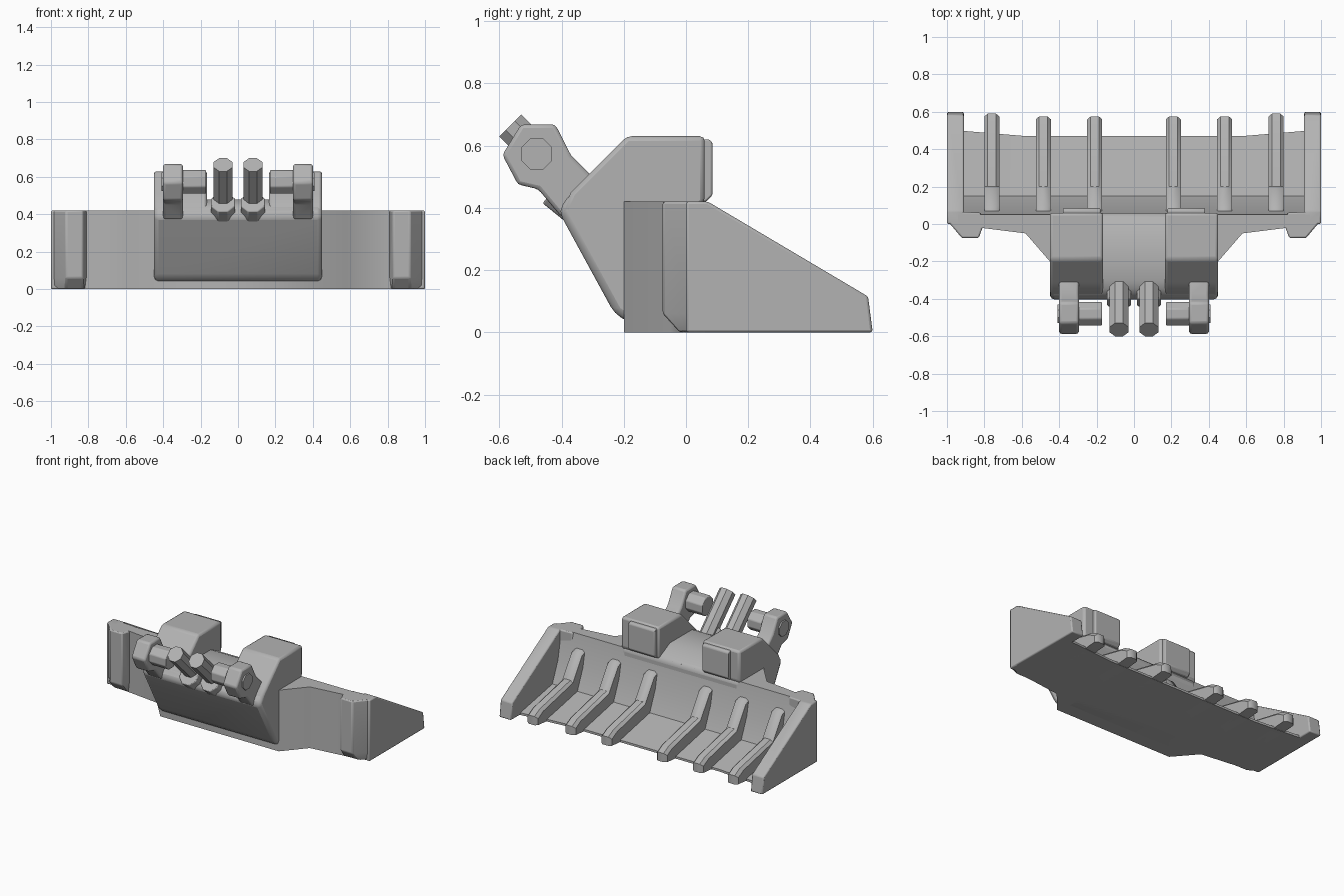
import bpy, bmesh, math
from mathutils import Vector

old = bpy.data.objects.get("Cube")
if old:
    bpy.data.objects.remove(old, do_unlink=True)

steel = bpy.data.materials.new("worn_grey_steel")
steel.use_nodes = True
colour = (0.45, 0.45, 0.45, 1)
steel.diffuse_color = colour
steel.node_tree.nodes["Principled BSDF"].inputs["Base Color"].default_value = colour


def loft(name, rings, bevel=0.0, mirror=True, angle=40):
    """Skin equal-length rings of points, cap the ends, bevel and mirror."""
    bm = bmesh.new()
    loops = [[bm.verts.new(p) for p in ring] for ring in rings]
    n = len(loops[0])
    for a, b in zip(loops, loops[1:]):
        for i in range(n):
            j = (i + 1) % n
            bm.faces.new((a[i], a[j], b[j], b[i]))
    bm.faces.new(loops[0][::-1])
    bm.faces.new(loops[-1])
    bmesh.ops.recalc_face_normals(bm, faces=bm.faces)
    mesh = bpy.data.meshes.new(name)
    bm.to_mesh(mesh)
    bm.free()
    mesh.materials.append(steel)
    obj = bpy.data.objects.new(name, mesh)
    bpy.context.collection.objects.link(obj)
    bpy.ops.object.select_all(action="DESELECT")
    obj.select_set(True)
    bpy.context.view_layer.objects.active = obj
    if bevel:
        mod = obj.modifiers.new("soft_edges", "BEVEL")
        mod.width, mod.segments, mod.limit_method = bevel, 2, "ANGLE"
    if mirror:
        obj.modifiers.new("other_side", "MIRROR")
    bpy.ops.object.shade_smooth_by_angle(angle=math.radians(angle))
    return obj


def across(x, profile):
    return [(x, y, z) for y, z in profile]


def plate(name, x0, x1, profile, **kw):
    """Side profile (y, z) extruded from x0 to x1."""
    return loft(name, [across(x0, profile), across(x1, profile)], **kw)


def tube(name, start, end, radius, sides=8, **kw):
    a, b = Vector(start), Vector(end)
    turn = (b - a).to_track_quat("Z", "Y")
    ring = [turn @ Vector((radius * math.cos(t), radius * math.sin(t), 0))
            for t in [(i + 0.5) * math.tau / sides for i in range(sides)]]
    return loft(name, [[a + p for p in ring], [b + p for p in ring]], **kw)


# Scoop: back wall with gussets running into the floor
def scoop_section(x, outer, lip):
    return across(x, [(outer, 0), (outer, .42), (.05, .42), (.09, .22),
                      (.15, .08), (lip, .015), (lip, 0)])


stations = [(.94, -.01, .50), (.82, -.02, .49), (.58, -.05, .47), (.45, -.2, .47)]
stations += [(-x, y, lip) for x, y, lip in reversed(stations)]
loft("scoop", [scoop_section(*s) for s in stations], mirror=False, angle=50)

# Side cheeks and their front pillars
plate("side_cheek", .91, 1.0,
      [(0, 0), (0, .42), (.07, .42), (.585, .115), (.6, 0)], bevel=.008)
pillar = [(1, .02), (.92, -.075), (.83, -.075), (.81, -.02), (.82, .06), (1, .07)]
foot = [(x, max(y, -.02)) for x, y in pillar]
loft("corner_pillar", [[(x, y, z) for x, y in plan]
     for plan, z in ((foot, 0), (pillar, .06), (pillar, .42))], bevel=.008)

# Main body between the gussets
plate("body", -.45, .45,
      [(-.13, 0), (-.23, .06), (-.41, .39), (-.37, .45), (-.30, .48),
       (-.06, .48), (.06, .42), (.06, 0)], mirror=False, bevel=.025)

# Raised shoulders with rear panels
plate("shoulder", .165, .45,
      [(-.40, .38), (-.37, .45), (-.31, .51), (-.19, .63),
       (.06, .63), (.06, .42), (0, .36)], bevel=.015)
plate("rear_panel", .18, .38,
      [(.04, .62), (.075, .62), (.085, .61), (.085, .44), (.065, .42), (.04, .42)],
      bevel=.006)

# Hinge arms and pins
plate("hinge_arm", .295, .40,
      [(-.59, .57), (-.53, .668), (-.42, .668), (-.37, .57), (-.30, .50),
       (-.28, .40), (-.40, .37), (-.475, .46), (-.54, .475)], bevel=.012)
tube("hinge_pin", (.17, -.48, .573), (.30, -.48, .573), .068, bevel=.006)
tube("pin_head", (.39, -.48, .573), (.41, -.48, .573), .054)

# Paired rams on collars
tube("ram", (.08, -.565, .665), (.08, -.33, .43), .054)
tube("ram_collar", (.08, -.42, .465), (.08, -.34, .40), .07, bevel=.006)

# Ribs that run down the wall and out into teeth
rib = [(.07, .33), (.10, .32), (.20, .17), (.52, .10), (.575, .07),
       (.575, .01), (.45, 0), (.12, 0)]
slim = [(y - .015 if y > .5 else y, z - .015 if z > .05 else z) for y, z in rib]
for label, x in (("inner", .21), ("middle", .485), ("outer", .76)):
    shift = .015 if label == "outer" else 0
    loft(label + "_tooth_rib",
         [across(x + dx, [(y + (shift if y > .5 else 0), z) for y, z in side])
          for dx, side in ((-.04, slim), (-.022, rib), (.022, rib), (.04, slim))])
